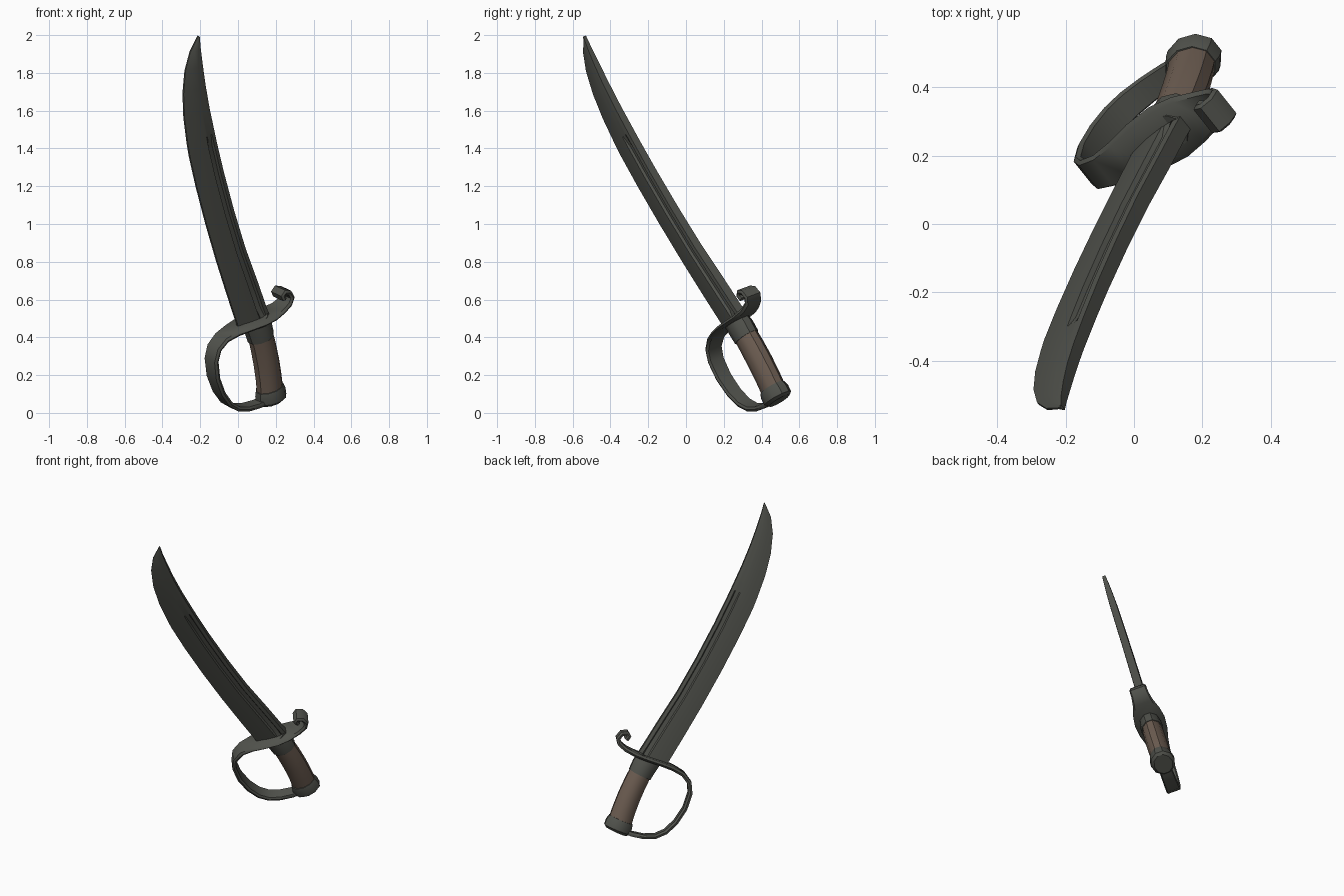
import bpy, bmesh, math
from mathutils import Vector

# The sword lies in one tilted plane: outlines are given in front-view x,z
N = Vector((-0.8, 1, 0.373)).normalized()      # plane normal (thickness direction)


def P(x, z, t=0.0):
    return Vector((x, 0.8 * x - 0.373 * z + 0.374, z)) + N * t


def material(name, col):
    m = bpy.data.materials.new(name)
    m.diffuse_color = (*col, 1)
    return m


STEEL = material("dark_steel", (0.082, 0.085, 0.073))
LEATHER = material("brown_leather", (0.155, 0.112, 0.085))


def loft(name, rings, mat, angle=35):
    """Skin a list of equal closed rings, capping both ends."""
    bm = bmesh.new()
    vr = [[bm.verts.new(p) for p in r] for r in rings]
    n = len(rings[0])
    for a, b in zip(vr, vr[1:]):
        for i in range(n):
            bm.faces.new((a[i], a[(i + 1) % n], b[(i + 1) % n], b[i]))
    bm.faces.new(vr[0][::-1])
    bm.faces.new(vr[-1])
    bmesh.ops.recalc_face_normals(bm, faces=bm.faces)
    me = bpy.data.meshes.new(name)
    bm.to_mesh(me)
    bm.free()
    me.materials.append(mat)
    ob = bpy.data.objects.new(name, me)
    bpy.context.collection.objects.link(ob)
    bpy.ops.object.select_all(action='DESELECT')
    ob.select_set(True)
    bpy.context.view_layer.objects.active = ob
    bpy.ops.object.shade_smooth_by_angle(angle=math.radians(angle))
    return ob


def sweep(name, path, section, mat, angle=35):
    """path rows: x, z, in-plane scale, thickness scale."""
    pts = [P(x, z) for x, z, _, _ in path]
    rings = []
    for i, (_, _, su, sn) in enumerate(path):
        tan = (pts[min(i + 1, len(pts) - 1)] - pts[max(i - 1, 0)]).normalized()
        u = N.cross(tan)
        rings.append([pts[i] + u * a * su + N * b * sn for a, b in section])
    return loft(name, rings, mat, angle)


OVAL = [(math.cos(math.tau * (i + .5) / 10), math.sin(math.tau * (i + .5) / 10)) for i in range(10)]
BAND = [(-1, -.85), (0, -1), (1, -.85), (1, .85), (0, 1), (-1, .85)]

# Blade: edge x,z / spine x,z / half thickness / groove depth
stations = [
    (0.000, 0.45, 0.150, 0.53, .028, 0),
    (-0.012, 0.49, 0.135, 0.57, .028, .014),
    (-0.055, 0.62, 0.090, 0.70, .028, .014),
    (-0.112, 0.80, 0.025, 0.88, .027, .014),
    (-0.170, 1.00, -0.035, 1.08, .026, .014),
    (-0.222, 1.20, -0.088, 1.28, .025, .014),
    (-0.258, 1.36, -0.123, 1.43, .024, .012),
    (-0.268, 1.42, -0.136, 1.49, .024, 0),
    (-0.286, 1.56, -0.163, 1.62, .023, 0),
    (-0.291, 1.69, -0.184, 1.745, .022, 0),
    (-0.281, 1.81, -0.197, 1.85, .019, 0),
    (-0.255, 1.91, -0.205, 1.93, .015, 0),
    (-0.214, 1.99, -0.208, 1.995, .010, 0),
]
rings = []
for ex, ez, sx, sz, h, g in stations:
    half = [(0, .25 * h), (.35, .8 * h), (.66, h), (.70, h - g), (.84, h - g), (.88, h), (1, .9 * h)]
    sec = half + [(f, -t) for f, t in reversed(half)]
    rings.append([P(ex + (sx - ex) * f, ez + (sz - ez) * f, t) for f, t in sec])
loft("blade", rings, STEEL, 30)

# Guard: curled quillon, wide plate under the blade, knuckle bow to the pommel
T = .013
guard = [
    (.222, .612, .052), (.212, .632, .053), (.224, .650, .053), (.248, .648, .053),
    (.262, .622, .054), (.250, .588, .055), (.215, .555, .064), (.160, .522, .085),
    (.100, .495, .096), (.030, .465, .088), (-.030, .435, .070), (-.085, .398, .058),
    (-.125, .345, .054), (-.140, .280, .052), (-.130, .190, .050), (-.100, .110, .048),
    (-.060, .055, .046), (-.015, .030, .044), (.040, .030, .042), (.100, .047, .040),
    (.150, .070, .038)]
sweep("guard", [(x, z, T, w) for x, z, w in guard], BAND, STEEL, 50)

# Collar between guard and grip
sweep("collar", [(.090, .495, .080, .062), (.108, .450, .080, .068), (.121, .400, .076, .068)], OVAL, STEEL)

# Grip: gently bent, slightly swollen
sweep("grip", [(.118, .415, .071, .062), (.134, .350, .072, .064), (.150, .270, .073, .065),
               (.162, .190, .074, .064), (.170, .110, .076, .063)], OVAL, LEATHER)

# Pommel cap
sweep("pommel", [(.166, .135, .080, .068), (.171, .110, .088, .076),
                 (.176, .078, .088, .076), (.179, .064, .070, .058)], OVAL, STEEL)
